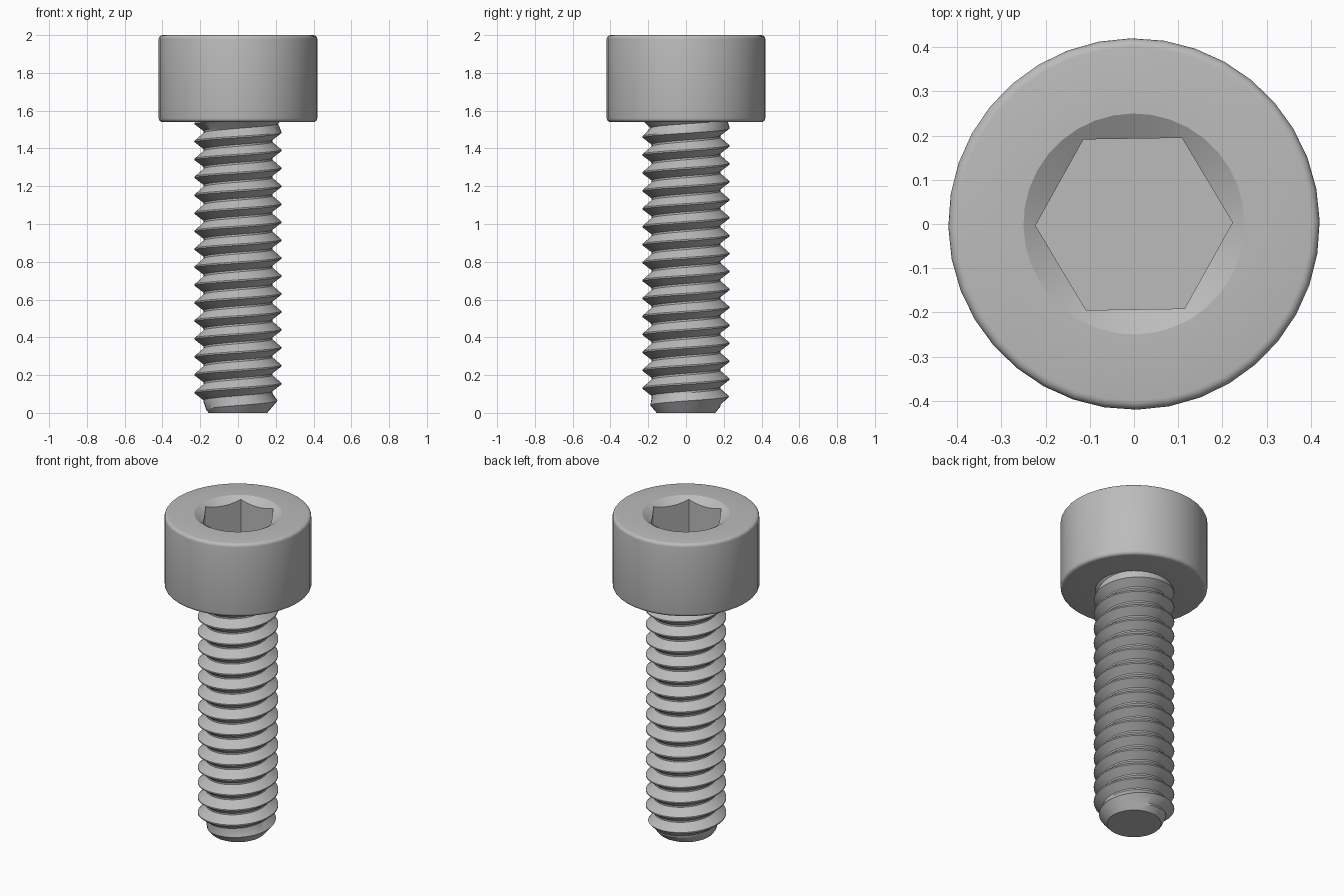
import bpy, bmesh, math

if "Cube" in bpy.data.objects:
    bpy.data.objects.remove(bpy.data.objects["Cube"])

STEPS = 36                       # sides around the axis
HEAD_BASE = 1.54
MAJOR, MINOR, PITCH = 0.23, 0.182, 0.095
SOCKET_TURN = math.radians(0.9)

steel = bpy.data.materials.new("grey_steel")
steel.diffuse_color = (0.5, 0.5, 0.5, 1)
steel.use_nodes = True
steel.node_tree.nodes["Principled BSDF"].inputs["Base Color"].default_value = steel.diffuse_color


def finish(bm, name, angle):
    bmesh.ops.remove_doubles(bm, verts=bm.verts, dist=1e-5)
    bmesh.ops.dissolve_degenerate(bm, edges=bm.edges, dist=1e-5)
    bmesh.ops.recalc_face_normals(bm, faces=bm.faces)
    mesh = bpy.data.meshes.new(name)
    bm.to_mesh(mesh)
    bm.free()
    mesh.materials.append(steel)
    obj = bpy.data.objects.new(name, mesh)
    bpy.context.collection.objects.link(obj)
    bpy.ops.object.select_all(action='DESELECT')
    obj.select_set(True)
    bpy.context.view_layer.objects.active = obj
    bpy.ops.object.shade_smooth_by_angle(angle=math.radians(angle))
    return obj


def polar(r, a, z):
    return (r * math.cos(a), r * math.sin(a), z)


# Socket head: hexagonal recess, countersink, rounded rim, wall, underside
def hex_radius(i):
    a = (i * 2 * math.pi / STEPS) % (math.pi / 3) - math.pi / 6
    return 0.193 / math.cos(a)


def countersink_z(r):
    return 2.0 - (0.25 - r) * 0.6


rim = 0.02
profile = [(0.25, 2.0)]
for k in range(5):
    a = math.pi / 2 * (1 - k / 4)
    profile.append((0.42 - rim + rim * math.cos(a), 2 - rim + rim * math.sin(a)))
for k in range(5):
    a = -math.pi / 2 * k / 4
    profile.append((0.42 - rim + rim * math.cos(a), HEAD_BASE + rim + rim * math.sin(a)))
profile.append((0.2, HEAD_BASE))

bm = bmesh.new()
rings = [[], []] + [[] for _ in profile]
for i in range(STEPS):
    a = i * 2 * math.pi / STEPS + SOCKET_TURN
    r = hex_radius(i)
    points = [(r, 1.77), (r, countersink_z(r))] + profile
    for ring, (pr, pz) in zip(rings, points):
        ring.append(bm.verts.new(polar(pr, a, pz)))
for lower, upper in zip(rings, rings[1:]):
    for i in range(STEPS):
        j = (i + 1) % STEPS
        bm.faces.new((lower[i], lower[j], upper[j], upper[i]))
bm.faces.new(rings[0])
finish(bm, "socket_head", 30)

# Threaded shank: helical profile of root, flank, crest, flank
SHAPE = [(0.0, MINOR), (0.1, MINOR), (0.48, MAJOR), (0.56, MAJOR)]
PHASE = 1.437 - PITCH * (0.5 + 0.52)      # puts a crest at the left side
TURNS_BELOW, TURNS_ABOVE = 17, 4


def thread_point(turn, offset, radius, a):
    z = PHASE + PITCH * (turn + offset + a / (2 * math.pi))
    z = min(max(z, 0.0), HEAD_BASE)
    r = min(radius, 0.155 + 0.85 * z)             # chamfered tip
    r = max(r, MINOR + (z - 1.5)) if z > 1.5 else r   # run-out under the head
    if z == HEAD_BASE:
        r = 0.222
    if z == 0:
        r = 0.155
    return polar(r, a, z)


bm = bmesh.new()
columns = []
for i in range(STEPS + 1):
    a = i * 2 * math.pi / STEPS
    columns.append([bm.verts.new(thread_point(t, f, r, a))
                    for t in range(-TURNS_BELOW, TURNS_ABOVE) for f, r in SHAPE])
for left, right in zip(columns, columns[1:]):
    for k in range(len(left) - 1):
        bm.faces.new((left[k], right[k], right[k + 1], left[k + 1]))
bmesh.ops.remove_doubles(bm, verts=bm.verts, dist=1e-5)
# Flat tip
tip = [e for e in bm.edges if e.is_boundary and all(v.co.z < 1e-4 for v in e.verts)]
bmesh.ops.holes_fill(bm, edges=tip, sides=0)
finish(bm, "threaded_shank", 30)
